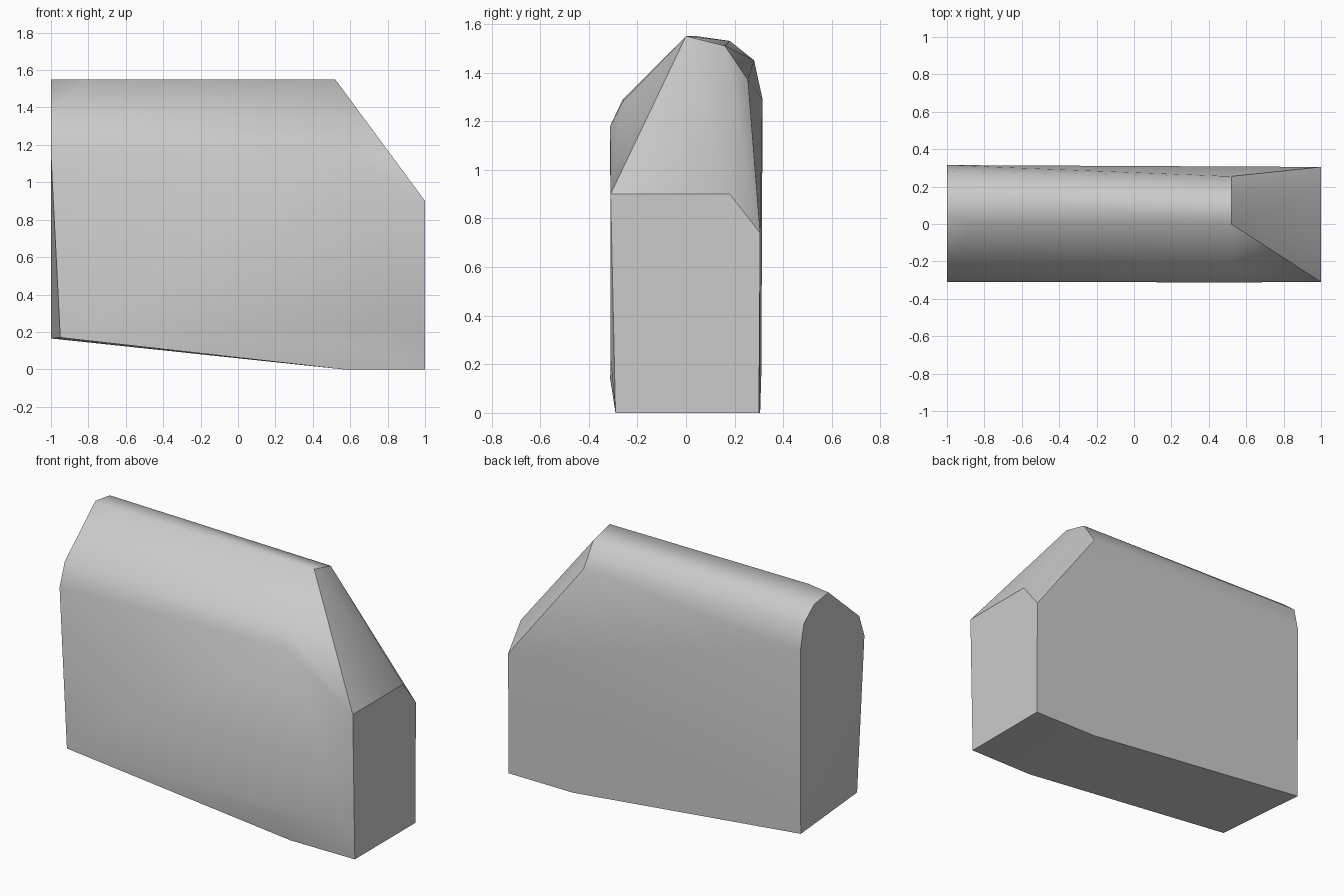
import bpy, bmesh, math

cube = bpy.data.objects.get("Cube")
if cube:
    bpy.data.objects.remove(cube, do_unlink=True)

# Single plain grey
grey = bpy.data.materials.new("plain_grey")
grey.use_nodes = True
colour = (0.6, 0.6, 0.6, 1)
grey.diffuse_color = colour
grey.node_tree.nodes["Principled BSDF"].inputs["Base Color"].default_value = colour

# Cross-sections along the block, as (y, z) outlines
sections = {
    -1.0: [(0.31, 0.165), (0.315, 1.29), (0.28, 1.45), (0.18, 1.53),
           (0.04, 1.55), (-0.26, 1.29), (-0.31, 1.15)],
    -0.95: [(-0.31, 0.17)],
    -0.84: [(0.01, 1.55)],
    0.52: [(0.0, 1.55), (0.16, 1.51), (0.255, 1.37), (-0.26, 1.28)],
    0.56: [(0.305, 0), (-0.29, 0), (-0.312, 0.14), (-0.312, 1.18)],
    0.98: [(-0.31, 0.22)],
    1.0: [(0.3, 0), (-0.29, 0), (-0.31, 0.9), (0.18, 0.9), (0.305, 0.74)],
}

# Faceted block: skin the sections with a convex surface
bm = bmesh.new()
for x, outline in sections.items():
    for y, z in outline:
        bm.verts.new((x, y, z))
hull = bmesh.ops.convex_hull(bm, input=bm.verts)
loose = [v for v in bm.verts if not v.link_faces]
bmesh.ops.delete(bm, geom=loose, context='VERTS')
bmesh.ops.dissolve_limit(bm, angle_limit=math.radians(0.5),
                         verts=bm.verts, edges=bm.edges)
bmesh.ops.recalc_face_normals(bm, faces=bm.faces)
bm.normal_update()

# Keep the rims of both ends, the slope and the underside crisp
def region(face):
    n = face.normal
    if abs(n.x) > 0.95:
        return "end"
    if n.z < -0.8:
        return "underside"
    if n.x > 0.5 and n.z > 0.3:
        return "slope"
    return "body"

for e in bm.edges:
    e.smooth = len({region(f) for f in e.link_faces}) == 1

mesh = bpy.data.meshes.new("faceted_block")
bm.to_mesh(mesh)
bm.free()
mesh.materials.append(grey)
block = bpy.data.objects.new("faceted_block", mesh)
bpy.context.collection.objects.link(block)
bpy.ops.object.select_all(action='DESELECT')
block.select_set(True)
bpy.context.view_layer.objects.active = block
bpy.ops.object.shade_smooth_by_angle(angle=math.radians(45), keep_sharp_edges=True)
